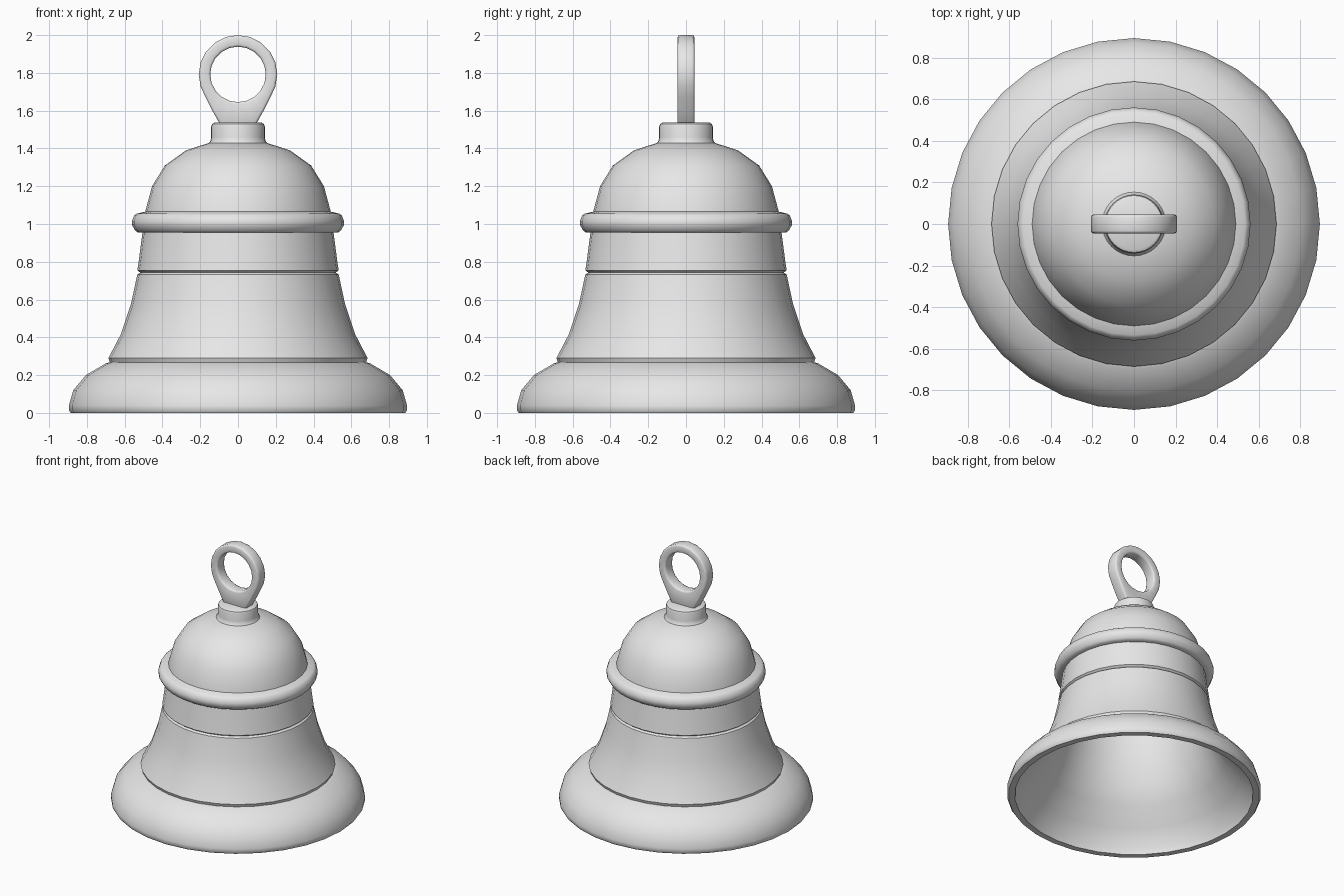
import bpy
import bmesh
from math import cos, sin, radians, pi

if "Cube" in bpy.data.objects:
    bpy.data.objects.remove(bpy.data.objects["Cube"], do_unlink=True)

SIDES = 32

metal = bpy.data.materials.new("plain grey metal")
metal.use_nodes = True
metal.diffuse_color = (0.8, 0.8, 0.8, 1)
metal.node_tree.nodes["Principled BSDF"].inputs["Base Color"].default_value = (0.8, 0.8, 0.8, 1)


def finish(name, bm, angle):
    """Turn a bmesh into a smooth-shaded object."""
    bmesh.ops.recalc_face_normals(bm, faces=bm.faces)
    mesh = bpy.data.meshes.new(name)
    bm.to_mesh(mesh)
    bm.free()
    mesh.materials.append(metal)
    obj = bpy.data.objects.new(name, mesh)
    bpy.context.collection.objects.link(obj)
    bpy.ops.object.select_all(action="DESELECT")
    obj.select_set(True)
    bpy.context.view_layer.objects.active = obj
    bpy.ops.object.shade_smooth_by_angle(angle=radians(angle))
    return obj


def lathe(name, profile, closed=False, angle=38):
    """Spin a (radius, height) profile around z."""
    bm = bmesh.new()
    verts = [bm.verts.new((r, 0, z)) for r, z in profile]
    edges = [bm.edges.new(pair) for pair in zip(verts, verts[1:])]
    if closed:
        edges.append(bm.edges.new((verts[-1], verts[0])))
    bmesh.ops.spin(bm, geom=verts + edges, cent=(0, 0, 0), axis=(0, 0, 1),
                   angle=2 * pi, steps=SIDES)
    bmesh.ops.remove_doubles(bm, verts=bm.verts, dist=0.0005)
    return finish(name, bm, angle)


# Hollow bell: flared lip, waist, upper band, dome, then back down the inside
lip = [(0.84, 0.0), (0.885, 0.0), (0.895, 0.015), (0.895, 0.04), (0.872, 0.12),
       (0.805, 0.2), (0.7, 0.262), (0.678, 0.268)]
waist = [(0.686, 0.29), (0.62, 0.417), (0.567, 0.575), (0.533, 0.733), (0.518, 0.743)]
band = [(0.533, 0.755), (0.528, 0.785), (0.504, 0.97)]
dome = [(0.49, 1.07), (0.455, 1.2), (0.387, 1.31), (0.275, 1.39), (0.145, 1.432), (0, 1.44)]
inside = [(0, 1.39), (0.23, 1.34), (0.33, 1.27), (0.4, 1.17), (0.44, 1.05), (0.455, 0.95),
          (0.475, 0.75), (0.51, 0.58), (0.565, 0.42), (0.64, 0.28), (0.75, 0.16), (0.83, 0.04)]
lathe("bell_body", lip + waist + band + dome + inside, closed=True)

# Raised moulding at the shoulder
lathe("shoulder_ring", [(0.48, 0.955), (0.53, 0.955), (0.545, 0.965), (0.561, 0.995),
                        (0.561, 1.015), (0.55, 1.045), (0.535, 1.055), (0.48, 1.068)],
      closed=True)

# Collar under the handle
lathe("collar", [(0.16, 1.42), (0.146, 1.44), (0.142, 1.46), (0.142, 1.515),
                 (0.137, 1.53), (0.124, 1.537), (0, 1.537)])

# Handle: round eye with straight flanks tapering down into the collar
CENTRE, OUTER, HOLE, HALF, DROP = 1.792, 0.208, 0.147, 0.045, 0.275
FLANK = radians(27)
STEPS = 20


def rim(a):
    """Outer radius of the handle plate at angle a."""
    below = abs((a + pi / 2 + pi) % (2 * pi) - pi)  # angle away from straight down
    if below > pi / 2 - FLANK:
        return OUTER
    flank = OUTER / cos(pi / 2 - FLANK - below)
    return min(flank, DROP / cos(below))


bm = bmesh.new()
rows = []
for i in range(STEPS):
    a = 2 * pi * i / STEPS
    rows.append([bm.verts.new((r * cos(a), y, CENTRE + r * sin(a)))
                 for r, y in ((rim(a), -HALF), (rim(a), HALF), (HOLE, HALF), (HOLE, -HALF))])
for i in range(STEPS):
    p, q = rows[i - 1], rows[i]
    for k in range(4):
        bm.faces.new((p[k - 1], p[k], q[k], q[k - 1]))
bmesh.ops.recalc_face_normals(bm, faces=bm.faces)
corners = [e for e in bm.edges if e.calc_face_angle() > radians(60)]
bmesh.ops.bevel(bm, geom=corners, offset=0.012, segments=2, profile=0.5, affect="EDGES")
finish("handle", bm, 50)
